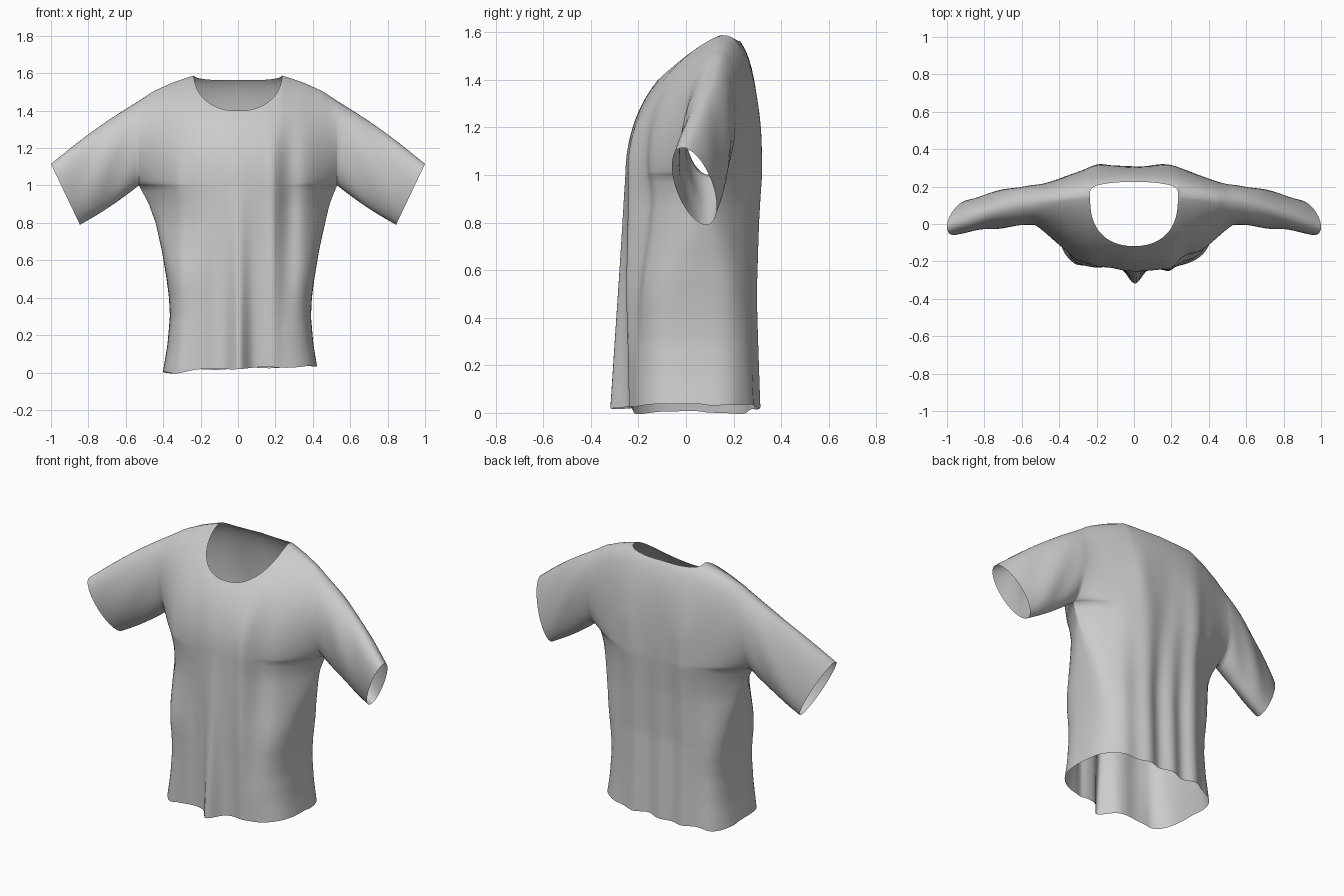
import bpy, bmesh, math

if "Cube" in bpy.data.objects:
    bpy.data.objects.remove(bpy.data.objects["Cube"])

ARMPIT, SEAM, NECK = 1.0, 0.53, 0.235
ROWS, RING = 30, 20


def interp(pts, t):
    for (a, va), (b, vb) in zip(pts, pts[1:]):
        if t <= b:
            return va + (vb - va) * max(0, (t - a) / (b - a))
    return pts[-1][1]


def bell(t, mid, width):
    return math.exp(-((t - mid) / width) ** 2)


WIDTH = [(0, .415), (.15, .39), (.3, .377), (.4, .382), (.5, .395), (.65, .42),
         (.8, .453), (.9, .483), (.96, .51), (1, SEAM)]
FRONT = [(0, -.235), (.6, -.245), (1, -.25)]
BACK = [(0, .30), (.5, .285), (.8, .30), (1, .315)]
SHOULDER = [(0, 1.60), (.235, 1.588), (.35, 1.55), (.45, 1.505), (.53, 1.452)]
TOP_Y = [(0, .15), (.235, .15), (.53, .12)]


# Hanging cloth folds, positive is outward
def fold(x, z, side):
    if side < 0:
        f = interp([(0, .085), (.6, .035), (1, .005), (1.2, 0)], z) * bell(x, .005, .05)
        f += interp([(0, .01), (.5, .02), (1.1, .012), (1.3, 0)], z) * bell(x, .19, .035)
        f -= interp([(.2, 0), (.5, .035), (.9, .055), (1.15, .035), (1.4, 0)], z) * bell(x, .28, .055)
        f -= interp([(0, .01), (.5, .015), (1.2, .01), (1.4, 0)], z) * bell(x, -.13, .06)
        f += interp([(0, .03), (1, .02), (1.2, 0)], z) * bell(x, -.32, .04)
    else:
        f = interp([(0, .01), (.5, .012), (1.2, .016), (1.5, 0)], z) * (bell(x, .2, .07) + bell(x, -.2, .07))
        f += interp([(0, .012), (.5, .01), (.9, .004), (1.2, 0)], z) * math.cos(x * 38 + 1)
        f -= interp([(.5, 0), (1, .01), (1.5, 0)], z) * bell(x, 0, .07)
    return f


def section(s, z, side):
    # Squarish at the hem, tapering to a wedge under the arms
    p = 3.2 if side > 0 else (4.0 if s < 0 else 3.3)
    box = max(0, 1 - abs(s) ** p) ** (1 / p)
    wedge = 1 - abs(s) ** 2.9
    b = min(1, max(0, (z - .45) / .55))
    b = b * b * (3 - 2 * b)
    return box + (wedge - box) * b


def body_point(s, z, side):
    # Torso below the armpits
    mid = interp([(0, .05), (1, .10)], z)
    depth = interp(FRONT if side < 0 else BACK, z)
    x = s * interp(WIDTH, z) + .013 * interp([(0, 1), (.8, 1), (1, 0)], z)
    y = mid + (depth - mid) * section(s, z, side) + side * fold(x, z, side) * (1 - s * s)
    return (x, y, z)


def yoke_point(s, v, side):
    # Chest and shoulders, trimmed by the neckline
    x = s * SEAM
    ax = abs(x)
    top = interp(SHOULDER, ax)
    drop = .20 if side < 0 else .035
    cut = top - drop * math.sqrt(max(0, 1 - (ax / NECK) ** 2))
    z = ARMPIT + v * (cut - ARMPIT)
    vn = min(1, (z - ARMPIT) / (top - ARMPIT))
    low = .10 + ((-.25 if side < 0 else .315) - .10) * section(s, z, side)
    g = (1 - vn ** 2.3) ** .8 if side < 0 else (1 - vn ** 2.5) ** .4
    ty = interp(TOP_Y, ax)
    y = ty + (low - ty) * g
    y += side * .108 * math.sqrt(max(0, 4 * vn * (1 - vn))) * abs(s) ** 5
    y += side * fold(x, z, side) * (1 - s * s) * (1 - vn ** 4)
    return (x, y, z)


def sleeve_point(sx, u, v, side):
    # Sleeve tube running from armhole to cuff
    start = yoke_point(1, v, side)
    w = u ** 1.4
    tx, tz = SEAM + (1.0 - SEAM) * u, 1.452 + (1.115 - 1.452) * u + .015 * math.sin(math.pi * u)
    bx, bz = SEAM + (.845 - SEAM) * u, ARMPIT + (.79 - ARMPIT) * u - .01 * math.sin(math.pi * u)
    arc = math.sqrt(max(0, 4 * v * (1 - v)))
    end_y = .085 - .10 * v + side * .08 * arc
    y = start[1] + (end_y - start[1]) * w
    ripple = .006 * math.sin(u * 9 + v * 7) * arc * math.sin(math.pi * u)
    return (sx * (bx + (tx - bx) * v), y + side * ripple, bz + (tz - bz) * v)


def grid(bm, points):
    rows = [[bm.verts.new(p) for p in row] for row in points]
    for a, b in zip(rows, rows[1:]):
        for i in range(len(a) - 1):
            bm.faces.new((a[i], a[i + 1], b[i + 1], b[i]))


# Column spacing with an edge exactly at the neckline corner
sn = NECK / SEAM
half = [sn * math.sin(math.pi / 2 * i / 24) for i in range(25)]
half += [sn + (1 - sn) * math.sin(math.pi / 2 * j / 22) for j in range(1, 23)]
cols = [-s for s in half[:0:-1]] + half
levels = [(1 - math.cos(math.pi * k / RING)) / 2 for k in range(RING + 1)]

bm = bmesh.new()
for side in (-1, 1):
    body = []
    for r in range(ROWS):
        t = r / ROWS
        row = []
        for s in cols:
            hem = .022 + .012 * s - .014 * bell(s, -.85, .15) + .004 * math.sin(s * 9 + side)
            row.append(body_point(s, hem + (ARMPIT - hem) * t, side))
        if side > 0:  # side seams share the front edge
            row[0], row[-1] = edges[r]
        body.append(row)
    edges = [(row[0], row[-1]) for row in body]
    body += [[yoke_point(s, v, side) for s in cols] for v in levels]
    grid(bm, body)
    for sx in (-1, 1):
        grid(bm, [[sleeve_point(sx, k / 16, v, side) for v in levels] for k in range(17)])

# Sew the panels together
bmesh.ops.remove_doubles(bm, verts=bm.verts, dist=.0005)
bmesh.ops.recalc_face_normals(bm, faces=bm.faces)
mesh = bpy.data.meshes.new("shirt")
bm.to_mesh(mesh)
bm.free()
shirt = bpy.data.objects.new("shirt", mesh)
bpy.context.collection.objects.link(shirt)

cloth = bpy.data.materials.new("light grey cloth")
cloth.diffuse_color = (.6, .6, .6, 1)
cloth.use_nodes = True
cloth.node_tree.nodes["Principled BSDF"].inputs["Base Color"].default_value = cloth.diffuse_color
mesh.materials.append(cloth)
for p in mesh.polygons:
    p.use_smooth = True
